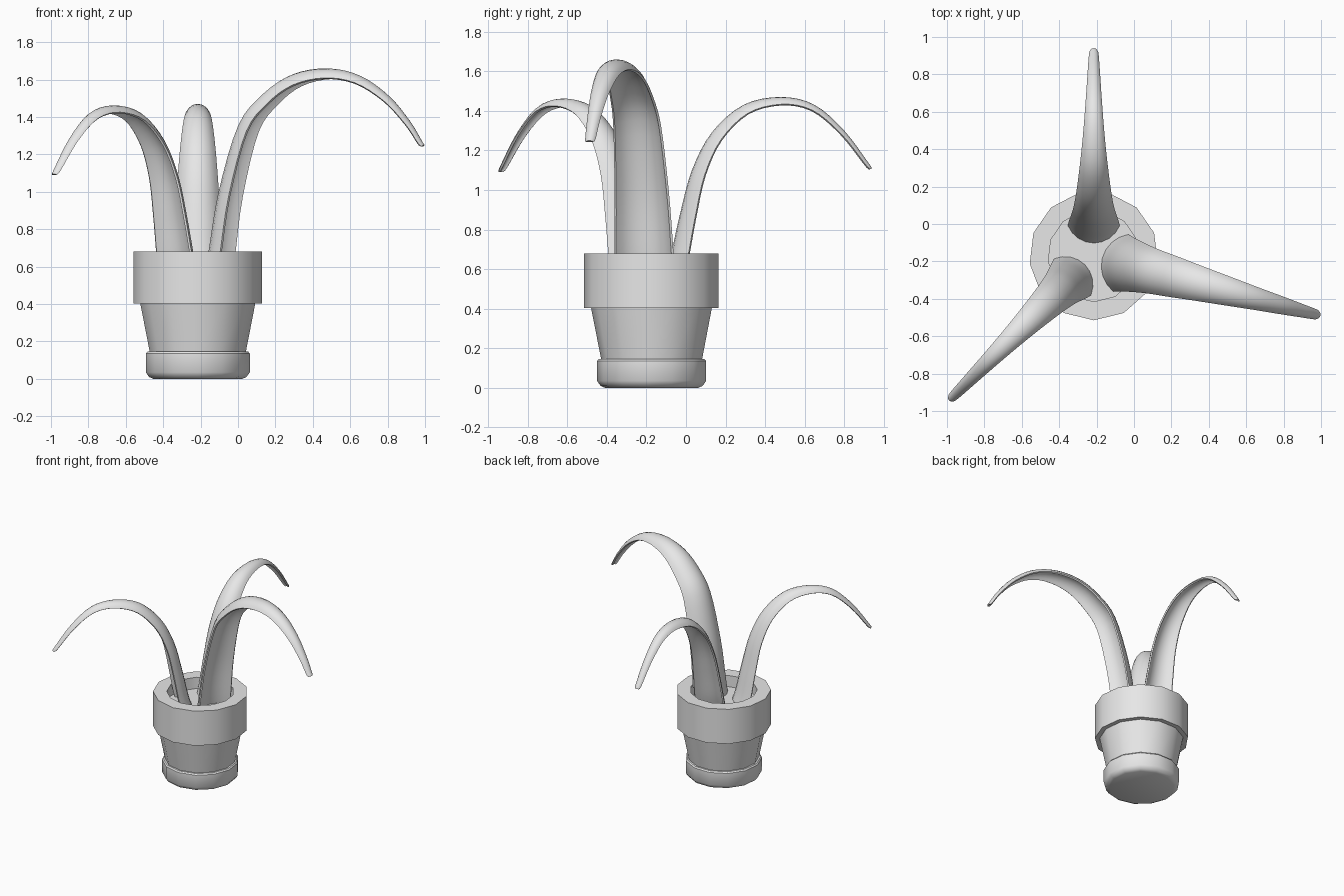
import bpy, bmesh, math
from mathutils import Vector

cube = bpy.data.objects.get("Cube")
if cube:
    bpy.data.objects.remove(cube, do_unlink=True)

CENTRE = Vector((-0.215, -0.17, 0))
SIDES = 13

grey = bpy.data.materials.new("plain_grey")
grey.use_nodes = True
grey.diffuse_color = (0.8, 0.8, 0.8, 1)
bsdf = next(n for n in grey.node_tree.nodes if n.type == "BSDF_PRINCIPLED")
bsdf.inputs["Base Color"].default_value = (0.8, 0.8, 0.8, 1)


def finish(name, bm, thickness=0):
    """Turn a bmesh into a smooth-shaded object, optionally thickened."""
    mesh = bpy.data.meshes.new(name)
    bm.to_mesh(mesh)
    bm.free()
    mesh.materials.append(grey)
    obj = bpy.data.objects.new(name, mesh)
    bpy.context.collection.objects.link(obj)
    bpy.ops.object.select_all(action="DESELECT")
    obj.select_set(True)
    bpy.context.view_layer.objects.active = obj
    if thickness:
        mod = obj.modifiers.new("thickness", "SOLIDIFY")
        mod.thickness = thickness
        mod.offset = -1
        bpy.ops.object.modifier_apply(modifier=mod.name)
    bpy.ops.object.shade_smooth_by_angle(angle=math.radians(35))
    return obj


def lathe(name, profile):
    """Spin (radius, height) points round the pot axis and cap both ends."""
    bm = bmesh.new()
    rings = []
    for r, z in profile:
        angles = [2 * math.pi * k / SIDES - math.pi / 2 for k in range(SIDES)]
        rings.append([bm.verts.new(CENTRE + Vector((r * math.cos(a), r * math.sin(a), z)))
                      for a in angles])
    for low, high in zip(rings, rings[1:]):
        for k in range(SIDES):
            n = (k + 1) % SIDES
            bm.faces.new((low[k], low[n], high[n], high[k]))
    bm.faces.new(rings[0][::-1])
    bm.faces.new(rings[-1])
    return finish(name, bm)


def spline(points, steps=4):
    """Smooth a list of vectors with Catmull-Rom interpolation."""
    pts = [points[0] * 2 - points[1]] + points + [points[-1] * 2 - points[-2]]
    out = []
    for a, b, c, d in zip(pts, pts[1:], pts[2:], pts[3:]):
        for s in range(steps):
            t = s / steps
            out.append(0.5 * (2 * b + (c - a) * t + (2 * a - 5 * b + 4 * c - d) * t ** 2
                              + (3 * b - a - 3 * c + d) * t ** 3))
    return out + [points[-1]]


def leaf(name, degrees, path):
    """Arched leaf with a curved section; path holds (reach, height, width)."""
    az = math.radians(degrees)
    out = Vector((math.cos(az), math.sin(az), 0))
    side = Vector((-math.sin(az), math.cos(az), 0))
    pts = spline([Vector(p) for p in path])
    bm = bmesh.new()
    rows = []
    for i, p in enumerate(pts):
        d = pts[min(i + 1, len(pts) - 1)] - pts[max(i - 1, 0)]
        tangent = (out * d.x + Vector((0, 0, d.y))).normalized()
        normal = tangent.cross(side)
        crest = CENTRE + out * p.x + Vector((0, 0, p.y))
        row = []
        for j in range(-4, 5):
            a = j / 4 * math.radians(65)
            radius = p.z / 2 / math.sin(math.radians(65))
            row.append(bm.verts.new(crest + side * radius * math.sin(a)
                                    - normal * radius * (1 - math.cos(a))))
        rows.append(row)
    for r0, r1 in zip(rows, rows[1:]):
        for j in range(len(r0) - 1):
            bm.faces.new((r0[j], r1[j], r1[j + 1], r0[j + 1]))
    return finish(name, bm, 0.012)


# Pot: rounded foot, tapered body, heavy rim and recessed soil
lathe("pot_foot", [(0.24, 0), (0.262, 0.01), (0.28, 0.035), (0.28, 0.135), (0.272, 0.145)])
lathe("pot_body", [(0.258, 0.14), (0.31, 0.405)])
lathe("pot_rim", [(0.3, 0.403), (0.345, 0.403), (0.345, 0.68), (0.245, 0.68), (0.245, 0.59)])

# Leaves: two matching ones and a taller one
short_path = [(0.065, 0.58, 0.28), (0.095, 0.68, 0.27), (0.14, 0.88, 0.245),
              (0.2, 1.1, 0.215), (0.3, 1.29, 0.185), (0.46, 1.43, 0.15),
              (0.65, 1.47, 0.115), (0.82, 1.43, 0.09), (0.97, 1.3, 0.07),
              (1.09, 1.14, 0.052), (1.11, 1.11, 0.035)]
tall_path = [(0.045, 0.58, 0.32), (0.065, 0.68, 0.31), (0.12, 1.0, 0.285),
             (0.23, 1.36, 0.25), (0.37, 1.53, 0.225), (0.53, 1.63, 0.195),
             (0.72, 1.66, 0.16), (0.9, 1.62, 0.125), (1.06, 1.51, 0.095),
             (1.175, 1.375, 0.07), (1.24, 1.27, 0.055), (1.253, 1.25, 0.04)]
leaf("back_leaf", 90, short_path)
leaf("front_right_leaf", 225, [(r * 0.985, z - 0.012 * r, w) for r, z, w in short_path])
leaf("left_leaf", -14.8, tall_path)
